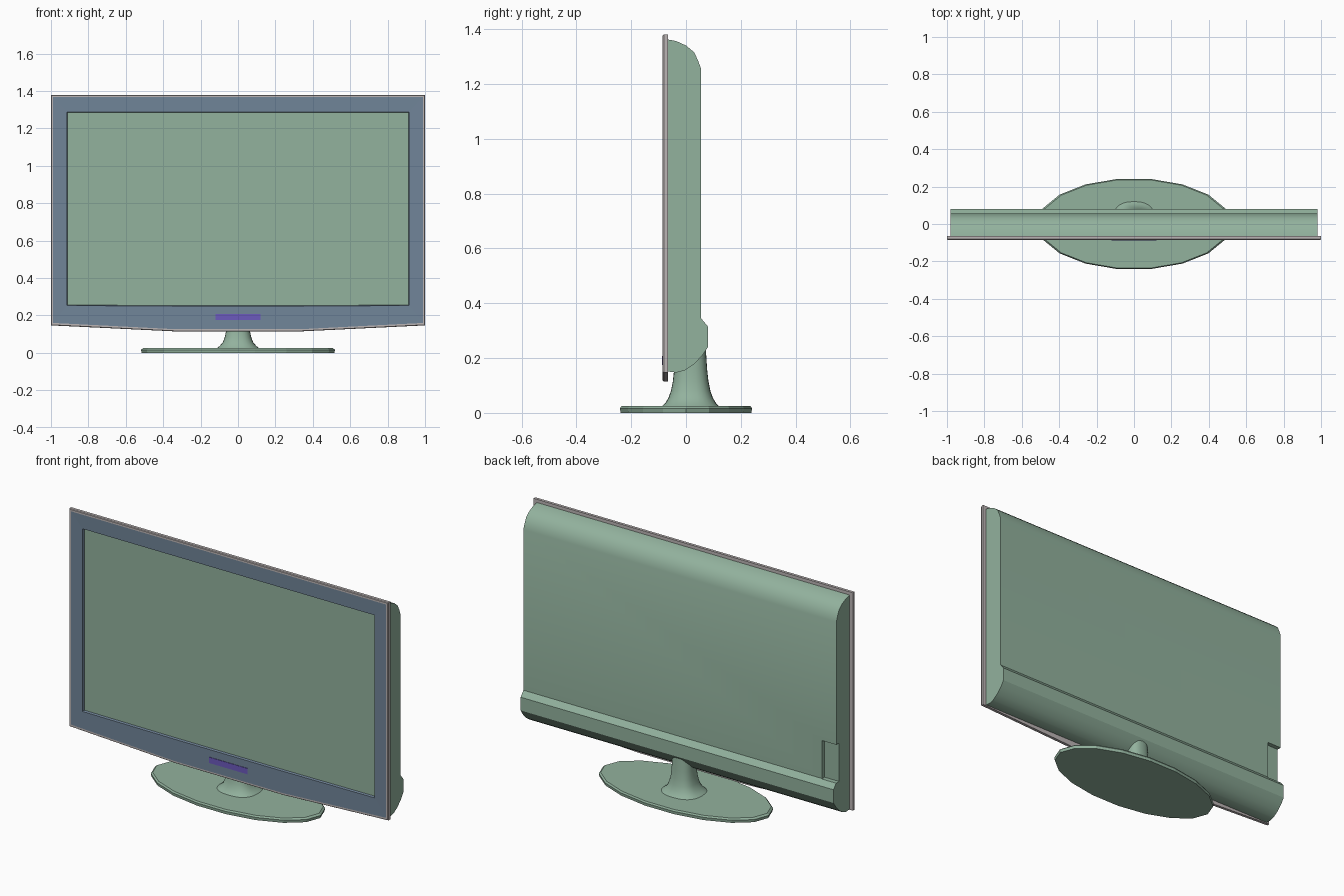
import bpy
import bmesh
import math

cube = bpy.data.objects.get("Cube")
if cube:
    bpy.data.objects.remove(cube, do_unlink=True)


def material(name, rgb):
    mat = bpy.data.materials.new(name)
    mat.use_nodes = True
    mat.diffuse_color = (*rgb, 1)
    mat.node_tree.nodes["Principled BSDF"].inputs["Base Color"].default_value = (*rgb, 1)
    return mat


green = material("sage green", (0.29, 0.445, 0.34))
slate = material("slate blue", (0.165, 0.235, 0.32))
silver = material("warm silver", (0.5, 0.46, 0.46))
violet = material("violet", (0.15, 0.10, 0.51))


def loft(name, loops, mat, start=True, end=True, smooth=False):
    """Bridge equal-length loops of points in order, with optional end caps."""
    bm = bmesh.new()
    rings = [[bm.verts.new(p) for p in loop] for loop in loops]
    n = len(rings[0])
    for a, b in zip(rings, rings[1:]):
        for i in range(n):
            j = (i + 1) % n
            bm.faces.new((a[i], a[j], b[j], b[i]))
    if start:
        bm.faces.new(rings[0][::-1])
    if end:
        bm.faces.new(rings[-1])
    mesh = bpy.data.meshes.new(name)
    bm.to_mesh(mesh)
    bm.free()
    obj = bpy.data.objects.new(name, mesh)
    bpy.context.collection.objects.link(obj)
    mesh.materials.append(mat)
    if smooth:
        smooth_shade(obj)
    return obj


def activate(obj):
    bpy.ops.object.select_all(action="DESELECT")
    obj.select_set(True)
    bpy.context.view_layer.objects.active = obj


def smooth_shade(obj):
    activate(obj)
    bpy.ops.object.shade_smooth_by_angle(angle=math.radians(32))


def panel(half, low, corner, top, y):
    """Front outline whose bottom edge sags towards the middle."""
    return [(-half, y, corner), (-0.34, y, low), (0.34, y, low),
            (half, y, corner), (half, y, top), (-half, y, top)]


def oval(rx, ry, z, cy=0, sides=18, power=2):
    points = []
    for i in range(sides):
        c, s = math.cos(math.tau * i / sides), math.sin(math.tau * i / sides)
        points.append((rx * math.copysign(abs(c) ** (2 / power), c),
                       cy + ry * math.copysign(abs(s) ** (2 / power), s), z))
    return points


# Outer trim, closed at the back
edge = panel(0.988, 0.127, 0.16, 1.367, -0.085)
loft("frame_trim", [panel(1, 0.115, 0.147, 1.38, -0.065),
                    panel(1, 0.115, 0.147, 1.38, -0.081),
                    panel(0.997, 0.118, 0.15, 1.377, -0.085), edge],
     silver, end=False)

# Bezel with the recessed opening, and the screen inside it
opening = panel(0.915, 0.25, 0.253, 1.287, -0.084)
recess = panel(0.912, 0.253, 0.256, 1.284, -0.071)
loft("bezel", [edge, opening, recess], slate, start=False, end=False)
loft("screen", [recess], green, start=False)

# Thin plain strip below the screen
strip = [[(x, y, z) for x, z in ((-0.12, 0.175), (0.12, 0.175), (0.12, 0.208), (-0.12, 0.208))]
         for y in (-0.084, -0.087)]
loft("accent_strip", strip, violet)

# Rear housing: side profile (y, z) extruded across the width
profile = [(-0.066, 0.151), (-0.035, 0.147), (-0.005, 0.155), (0.03, 0.178), (0.06, 0.21),
           (0.08, 0.24), (0.08, 0.315), (0.055, 0.345), (0.055, 1.255), (0.044, 1.285),
           (0.03, 1.315), (0, 1.34), (-0.035, 1.356), (-0.066, 1.362)]
housing = loft("rear_housing", [[(x, y, z) for y, z in profile] for x in (-0.98, 0.98)], green)

# Connector bay notched out of one rear edge
bay = [[(x, y, z) for x, y in ((-1.05, 0.03), (-0.89, 0.03), (-0.89, 0.15), (-1.05, 0.15))]
       for z in (0.343, 0.56)]
cutter = loft("bay_cutter", bay, green)
cutter.hide_render = True
cut = housing.modifiers.new("connector_bay", "BOOLEAN")
cut.operation = "DIFFERENCE"
cut.solver = "EXACT"
cut.object = cutter
activate(housing)
bpy.ops.object.modifier_apply(modifier=cut.name)
bpy.data.objects.remove(cutter, do_unlink=True)
smooth_shade(housing)

# Flared neck
neck = [(0.024, 0.115, 0.104), (0.035, 0.1, 0.093), (0.055, 0.082, 0.081), (0.08, 0.072, 0.072),
        (0.115, 0.064, 0.065), (0.16, 0.06, 0.06), (0.24, 0.056, 0.055)]
loft("stand_neck", [oval(rx, ry, z, 0.017, 28, 2.5) for z, rx, ry in neck], green, smooth=True)

# Faceted oval foot
foot = [(0, 0.515), (0.016, 0.519), (0.025, 0.508)]
loft("stand_base", [oval(r, r * 0.471, z) for z, r in foot], green)
